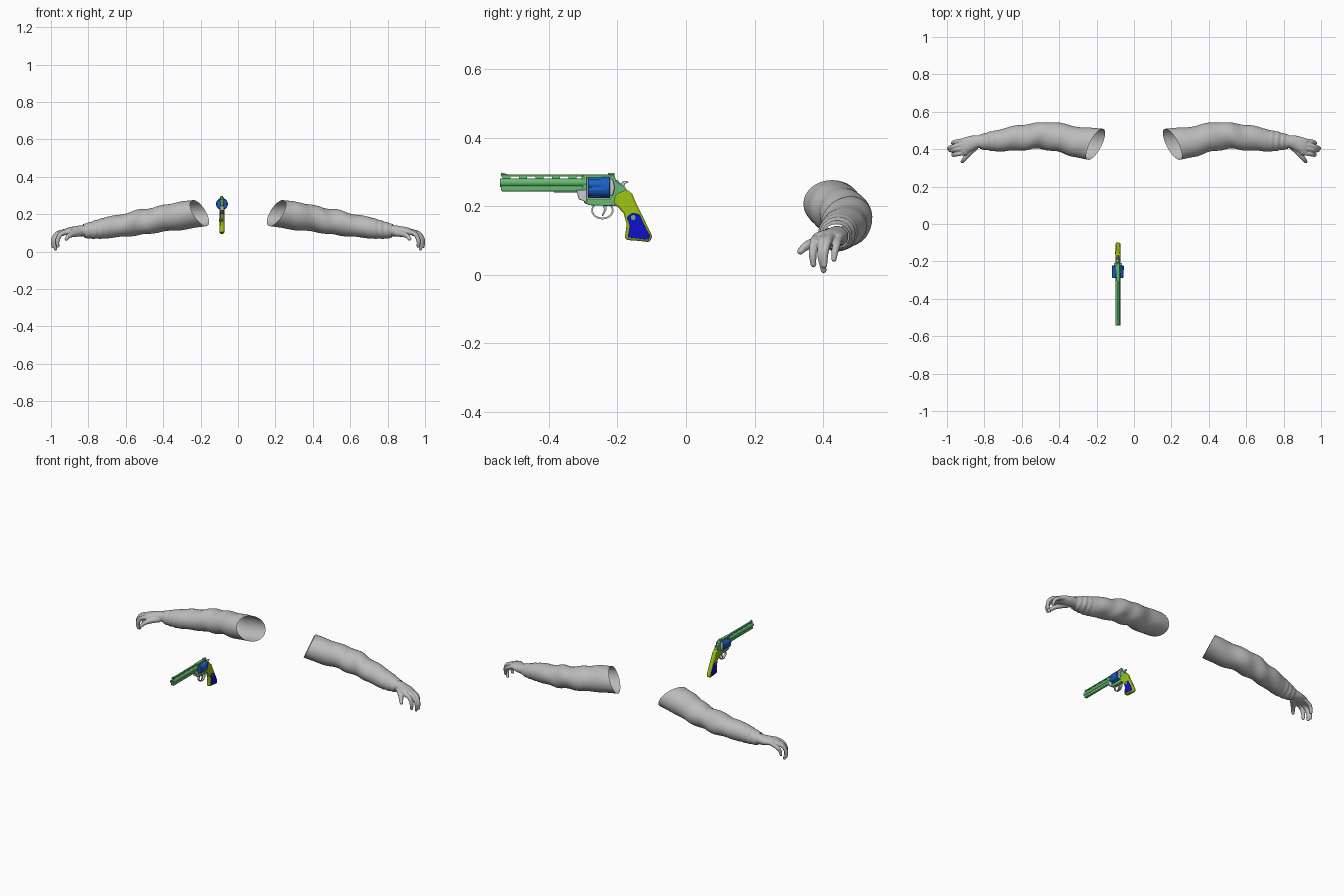
import bpy, bmesh, math
from mathutils import Vector, Matrix

if "Cube" in bpy.data.objects:
    bpy.data.objects.remove(bpy.data.objects["Cube"], do_unlink=True)

GUN_X = -0.086


def material(name, rgb):
    m = bpy.data.materials.new(name)
    m.use_nodes = True
    m.diffuse_color = (*rgb, 1)
    m.node_tree.nodes["Principled BSDF"].inputs["Base Color"].default_value = (*rgb, 1)
    return m


CLOTH = material("arm gray", (0.5, 0.5, 0.5))
GREEN = material("barrel green", (0.13, 0.5, 0.17))
BLUE = material("cylinder blue", (0.01, 0.12, 0.55))
NAVY = material("panel blue", (0.005, 0.005, 0.6))
LIME = material("grip lime", (0.35, 0.55, 0.005))
STEEL = material("steel gray", (0.6, 0.6, 0.6))


def finish(name, bm, mat, bevel=0, angle=35):
    bmesh.ops.recalc_face_normals(bm, faces=bm.faces)
    me = bpy.data.meshes.new(name)
    bm.to_mesh(me)
    bm.free()
    me.materials.append(mat)
    ob = bpy.data.objects.new(name, me)
    bpy.context.collection.objects.link(ob)
    if bevel:
        mod = ob.modifiers.new("soft edges", "BEVEL")
        mod.width, mod.segments, mod.limit_method = bevel, 2, "ANGLE"
    bpy.ops.object.select_all(action="DESELECT")
    ob.select_set(True)
    bpy.context.view_layer.objects.active = ob
    bpy.ops.object.shade_smooth_by_angle(angle=math.radians(angle))
    return ob


def spline(points, steps):
    """Catmull-Rom samples through tuples of any length."""
    p = [points[0], *points, points[-1]]
    out = []
    for i in range(1, len(p) - 2):
        for k in range(steps):
            t = k / steps
            out.append([0.5 * (2 * b + (c - a) * t + (2 * a - 5 * b + 4 * c - d) * t * t
                               + (3 * b - a - 3 * c + d) * t ** 3)
                        for a, b, c, d in zip(*p[i - 1:i + 3])])
    return out + [list(points[-1])]


def loft(bm, rings, caps=True):
    rows = [[bm.verts.new(v) for v in ring] for ring in rings]
    n = len(rows[0])
    for r, s in zip(rows, rows[1:]):
        for i in range(n):
            bm.faces.new((r[i], r[(i + 1) % n], s[(i + 1) % n], s[i]))
    if caps:
        bm.faces.new(rows[0])
        bm.faces.new(rows[-1])


# ---- arms: section = x, y, z, half width, half height, slant in y, slant in z
SLEEVE = [(.205, .427, .207, .083, .07, -.45, .5), (.3, .438, .192, .08, .072, -.25, .3),
          (.45, .47, .169, .074, .068, 0, .15), (.6, .463, .143, .067, .061, .05, .15),
          (.72, .446, .125, .058, .054, .1, .15), (.79, .44, .113, .046, .044, .1, .1),
          (.825, .439, .111, .038, .036, .1, .1)]
PALM = [(.77, .44, .112, .032, .03), (.83, .44, .112, .034, .03), (.87, .43, .11, .042, .026),
        (.905, .417, .11, .046, .02), (.925, .414, .108, .042, .014)]
# finger = path of x, y, z, radius
FINGERS = [
    [(.9, .383, .108, .015), (.945, .374, .095, .013), (.965, .37, .06, .012), (.963, .372, .03, .009)],
    [(.91, .405, .112, .015), (.96, .397, .095, .013), (.982, .395, .055, .012), (.975, .402, .013, .009)],
    [(.91, .426, .112, .015), (.965, .414, .097, .013), (.988, .405, .065, .012), (.99, .404, .028, .009)],
    [(.905, .446, .108, .014), (.95, .441, .09, .012), (.967, .435, .07, .011), (.972, .432, .045, .008)],
    [(.85, .415, .1, .021), (.885, .375, .093, .016), (.905, .35, .083, .013), (.918, .334, .068, .01)],
]


def folds(x, a):
    near_elbow = math.exp(-((x - .5) / .16) ** 2)
    near_cuff = math.exp(-((x - .77) / .05) ** 2)
    return (1 + (.012 + .04 * near_elbow) * math.sin(48 * x + 2.2 * math.cos(a - .6))
            + .03 * near_elbow * math.sin(31 * x - 2 * a + 1)
            + .035 * near_cuff * math.sin(190 * x + 1.5 * math.sin(a)))


def ring(s, side, count, wrinkle=None):
    x, y, z, ry, rz = s[:5]
    ty, tz = s[5:] if len(s) > 5 else (0, 0)
    pts = []
    for i in range(count):
        a = 2 * math.pi * i / count
        k = wrinkle(x, a) if wrinkle else 1
        dy, dz = ry * k * math.cos(a), rz * k * math.sin(a)
        pts.append((side * (x + ty * dy + tz * dz), y + dy, z + dz))
    return pts


for side, label in ((1, "left"), (-1, "right")):
    bm = bmesh.new()
    loft(bm, [ring(s, side, 48, folds) for s in spline(SLEEVE, 14)], caps=False)
    finish(label + "_sleeve", bm, CLOTH, angle=80)

    # Palm and fingers are blended into one skin
    bm = bmesh.new()
    loft(bm, [ring(s, side, 24) for s in spline(PALM, 5)])
    for finger in FINGERS:
        for x, y, z, r in spline(finger, 6):
            bmesh.ops.create_icosphere(bm, subdivisions=2, radius=r,
                                       matrix=Matrix.Translation((side * x, y, z)))
    hand = finish(label + "_hand", bm, CLOTH, angle=80)
    mod = hand.modifiers.new("blend", "REMESH")
    mod.mode, mod.voxel_size, mod.use_smooth_shade = "VOXEL", .003, True
    mod = hand.modifiers.new("relax", "SMOOTH")
    mod.factor, mod.iterations = .5, 4


# ---- revolver helpers: profiles are (y, z), width runs along x
def plate(name, pts, width, mat, bevel=.002, x=0):
    bm = bmesh.new()
    loft(bm, [[(GUN_X + x + s * width / 2, y, z) for y, z in pts] for s in (-1, 1)])
    return finish(name, bm, mat, bevel)


def box(name, y0, y1, z0, z1, width, mat, bevel=.001):
    return plate(name, [(y0, z0), (y1, z0), (y1, z1), (y0, z1)], width, mat, bevel)


def rod(name, y0, y1, z, r, mat, bore=0):
    bm = bmesh.new()
    steps = [(y1, r), (y0, r)]
    if bore:
        steps += [(y0, bore), (y0 + .05, bore)]
    loft(bm, [[(GUN_X + q * math.cos(a), y, z + q * math.sin(a))
               for a in (math.pi * i / 12 for i in range(24))] for y, q in steps])
    return finish(name, bm, mat)


# Barrel with underlug and vented rib
rod("barrel", -.543, -.29, .269, .0125, GREEN, bore=.007)
box("barrel_underlug", -.54, -.29, .243, .26, .018, GREEN, .004)
box("rib_top", -.54, -.29, .286, .292, .011, GREEN)
for i in range(5):
    y = -.535 + i * .048
    box(f"rib_post_{i + 1}", y, y + .023, .275, .287, .009, GREEN, 0)
plate("front_sight", [(-.541, .29), (-.539, .298), (-.53, .296), (-.51, .29)], .006, GREEN, 0)
rod("ejector_rod", -.385, -.29, .245, .005, STEEL)

# Frame around the cylinder
box("top_strap", -.3, -.208, .282, .292, .02, GREEN, .002)
box("rear_sight", -.228, -.208, .288, .297, .014, GREEN)
plate("frame_front", [(-.305, .288), (-.289, .288), (-.289, .205), (-.298, .21)], .02, GREEN)
plate("crane", [(-.32, .247), (-.289, .247), (-.289, .212), (-.313, .22)], .022, STEEL)
plate("frame_bottom", [(-.298, .222), (-.208, .222), (-.205, .2), (-.285, .203)], .02, GREEN)
plate("frame_rear", [(-.221, .288), (-.209, .29), (-.203, .272), (-.178, .256), (-.168, .238),
                     (-.21, .2), (-.221, .203)], .022, GREEN)
plate("recoil_shield", [(-.222, .28), (-.213, .277), (-.208, .255), (-.213, .232), (-.222, .228)],
      .044, STEEL, .004)

# Fluted cylinder
bm = bmesh.new()
rings = []
for y, r, flute in ((-.288, .028, .12), (-.285, .0315, .14), (-.252, .0315, .14),
                    (-.244, .0315, 0), (-.224, .0315, 0), (-.222, .03, 0)):
    row = []
    for i in range(72):
        a = math.pi * i / 36
        q = r * (1 - flute * max(0, math.cos(6 * a)) ** 2)
        row.append((GUN_X + q * math.cos(a), y, .255 + q * math.sin(a)))
    rings.append(row)
loft(bm, rings)
finish("cylinder", bm, BLUE)

# Trigger, guard and hammer
bm = bmesh.new()
guard = []
for i in range(33):
    u = 2 * math.pi * (i % 32) / 32
    c, s = math.cos(u), math.sin(u)
    guard.append([(GUN_X + dx, -.244 + (.03 + dr) * c, .188 + (.024 + dr) * s)
                  for dx, dr in ((-.006, -.0025), (.006, -.0025), (.006, .0025), (-.006, .0025))])
loft(bm, guard, caps=False)
bmesh.ops.remove_doubles(bm, verts=bm.verts, dist=1e-5)
finish("trigger_guard", bm, STEEL)
plate("trigger", [(-.245, .206), (-.232, .206), (-.232, .19), (-.241, .172), (-.246, .172),
                  (-.239, .19)], .007, STEEL, .001)
plate("hammer", [(-.204, .25), (-.208, .274), (-.2, .278), (-.19, .265), (-.184, .274), (-.171, .274),
                 (-.168, .268), (-.178, .266), (-.181, .25)], .009, STEEL, .001)

# Grip with inset-look side panels and medallions
plate("grip", [(-.214, .209), (-.199, .197), (-.182, .179), (-.173, .147), (-.179, .106), (-.17, .101),
               (-.141, .099), (-.106, .095), (-.098, .111), (-.121, .159), (-.144, .205),
               (-.159, .24), (-.176, .249), (-.207, .236)], .025, LIME, .006)
PANEL = [(-.173, .168), (-.156, .181), (-.137, .176), (-.119, .141), (-.105, .112), (-.111, .102),
         (-.17, .109), (-.164, .144)]
DOT = [(-.154 + .007 * math.cos(t), .167 + .007 * math.sin(t))
       for t in (math.pi * i / 8 for i in range(16))]
for side, label in ((1, "left"), (-1, "right")):
    plate(label + "_grip_panel", PANEL, .005, NAVY, .001, x=side * .0115)
    plate(label + "_grip_medallion", DOT, .004, GREEN, 0, x=side * .0128)
